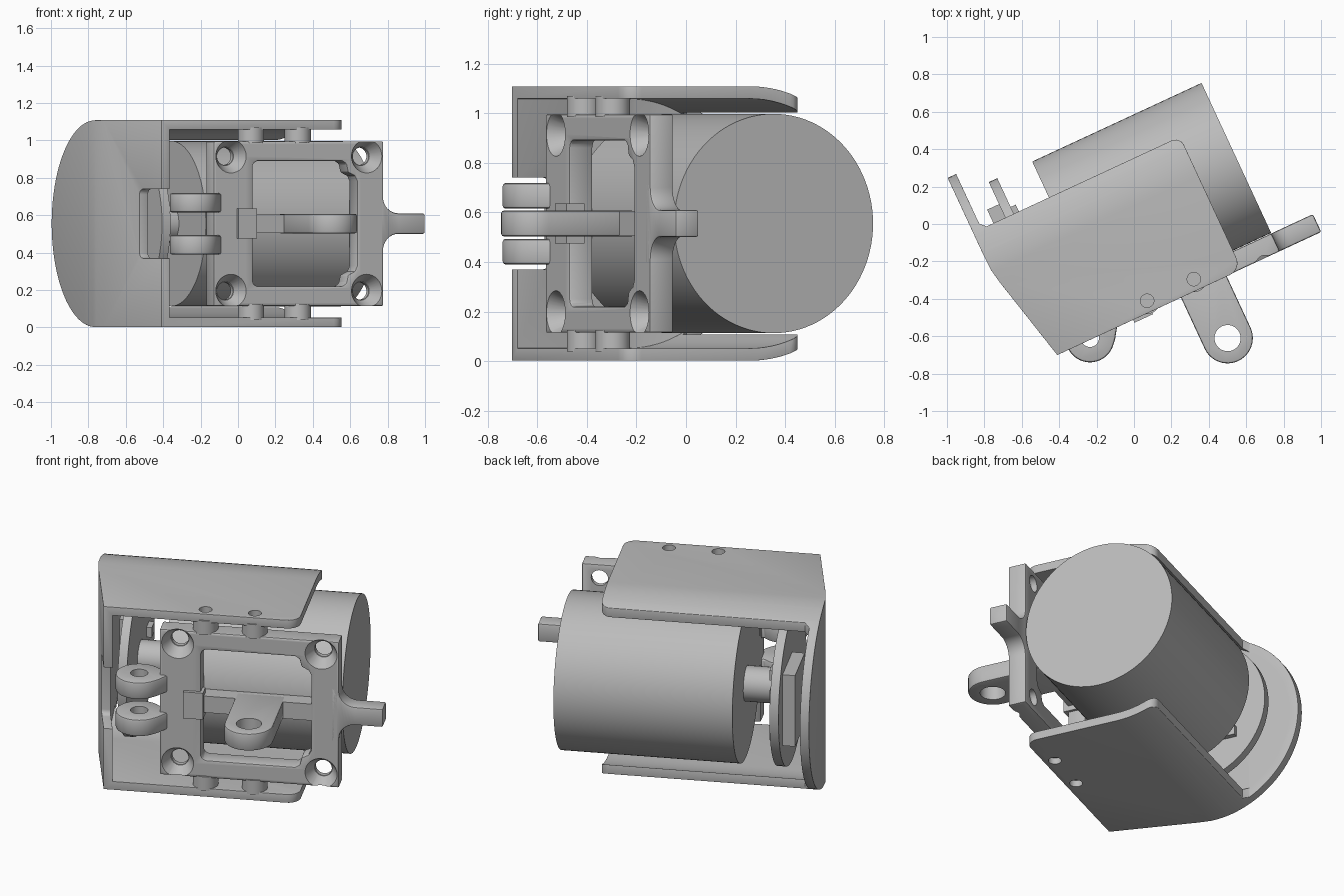
import bpy, bmesh, math
from mathutils import Matrix

old = bpy.data.objects.get("Cube")
if old:
    bpy.data.objects.remove(old, do_unlink=True)

GREY = (0.5, 0.5, 0.5, 1)
mat = bpy.data.materials.new("plain_grey")
mat.use_nodes = True
mat.diffuse_color = GREY
mat.node_tree.nodes["Principled BSDF"].inputs["Base Color"].default_value = GREY

MID = 0.555      # height of the motor axis
AXIS = 0.09      # depth of the motor axis
FRONT, BACK = -0.46, -0.355   # front frame depth
parts = []


def add(name, bm):
    bmesh.ops.recalc_face_normals(bm, faces=bm.faces)
    me = bpy.data.meshes.new(name)
    bm.to_mesh(me)
    bm.free()
    me.materials.append(mat)
    ob = bpy.data.objects.new(name, me)
    bpy.context.collection.objects.link(ob)
    parts.append(ob)
    return ob


def prism(name, pts, axis, lo, hi):
    """Extrude a flat outline along the chosen axis."""
    place = {"x": lambda a, b, c: (c, a, b),
             "y": lambda a, b, c: (a, c, b),
             "z": lambda a, b, c: (a, b, c)}[axis]
    bm = bmesh.new()
    low, high = ([bm.verts.new(place(a, b, c)) for a, b in pts] for c in (lo, hi))
    bm.faces.new(low)
    bm.faces.new(high)
    n = len(pts)
    for i in range(n):
        j = (i + 1) % n
        bm.faces.new((low[i], low[j], high[j], high[i]))
    return add(name, bm)


def arc(cx, cy, r, a0, a1, n=12):
    return [(cx + r * math.cos(math.radians(a0 + (a1 - a0) * i / n)),
             cy + r * math.sin(math.radians(a0 + (a1 - a0) * i / n))) for i in range(n + 1)]


def circle(cx, cy, r, n=32):
    return arc(cx, cy, r, 0, 360, n)[:-1]


def rect(x0, x1, y0, y1, r=0.0):
    if not r:
        return [(x0, y0), (x1, y0), (x1, y1), (x0, y1)]
    return (arc(x0 + r, y0 + r, r, 180, 270, 5) + arc(x1 - r, y0 + r, r, 270, 360, 5)
            + arc(x1 - r, y1 - r, r, 0, 90, 5) + arc(x0 + r, y1 - r, r, 90, 180, 5))


def mirrored(pts):
    """Close a lower half outline with its reflection about the motor axis."""
    return pts + [(a, 2 * MID - b) for a, b in reversed(pts)]


def bake(ob):
    bpy.context.view_layer.update()
    dg = bpy.context.evaluated_depsgraph_get()
    me = bpy.data.meshes.new_from_object(ob.evaluated_get(dg))
    ob.modifiers.clear()
    ob.data = me


def cut(ob, tool, op="DIFFERENCE"):
    m = ob.modifiers.new("cut", "BOOLEAN")
    m.operation, m.solver, m.object = op, "EXACT", tool
    bake(ob)
    parts.remove(tool)
    bpy.data.objects.remove(tool, do_unlink=True)


def bevel(ob, width, segments=3):
    m = ob.modifiers.new("bevel", "BEVEL")
    m.width, m.segments = width, segments
    m.limit_method, m.angle_limit = "ANGLE", math.radians(40)
    bake(ob)


# Motor body
prism("motor_body", circle(AXIS, MID, 0.442, 96), "x", -0.353, 0.645)


# Outer cradle: round-backed shell trimmed to its plan outline, then hollowed
def shell_profile(r):
    return [(-0.7, MID - r)] + arc(AXIS, MID, r, -90, 90, 48) + [(-0.7, MID + r)]


wall = [(-0.80, 0.20), (-0.797, 0.10), (-0.783, 0.022), (-0.667, -0.463)]
plan = ([(-0.80, 0.8)] + wall + arc(0.35, -0.393, 0.07, -90, 0, 6)
        + arc(0.37, 0.27, 0.05, 0, 90, 6) + [(-0.72, 0.32), (-0.75, 0.35), (-0.75, 0.8)])
hollow_plan = ([(-0.75, 0.9)] + [(u + 0.05, v) for u, v in wall]
               + [(-0.60, -0.8), (1, -0.8), (1, 0.9)])
cradle = prism("cradle", shell_profile(0.553), "x", -1, 0.6)
cut(cradle, prism("plan", plan, "z", -0.2, 1.4), "INTERSECT")
hollow = prism("hollow", shell_profile(0.503), "x", -0.9, 0.8)
cut(hollow, prism("hollow_plan", hollow_plan, "z", -0.3, 1.5), "INTERSECT")
cut(cradle, hollow)
cut(cradle, prism("notch", rect(-0.8, -0.28, 0.37, 0.74, 0.03), "x", -1, -0.5))
bevel(cradle, 0.018)

# Spacers between the cradle and the front frame, with screw holes
for i, u in enumerate((-0.109, 0.166)):
    cut(cradle, prism("screw_hole", circle(u, -0.402, 0.036), "z", -0.2, 1.4))
    for side, lo, hi in (("upper", 0.985, 1.07), ("lower", 0.04, 0.125)):
        prism(f"{side}_spacer_{i + 1}", circle(u, -0.402, 0.07), "z", lo, hi)

# Front frame with window and countersunk corners
frame = prism("front_frame", rect(-0.355, 0.645, 0.115, 0.995), "y", FRONT, BACK)
window = mirrored([(-0.126, 0.25), (-0.117, 0.229), (-0.096, 0.22), (0.40, 0.22),
                   (0.425, 0.235), (0.435, 0.28), (0.475, 0.30), (0.49, 0.33)])
cut(frame, prism("window", window, "y", -0.6, -0.2))
bevel(frame, 0.008, 2)
for u in (-0.255, 0.545):
    for z in (MID - 0.36, MID + 0.36):
        bm = bmesh.new()
        bmesh.ops.create_cone(bm, cap_ends=True, segments=32, radius1=0.05,
                              radius2=0.092, depth=0.08,
                              matrix=Matrix.Translation((u, -0.425, z))
                              @ Matrix.Rotation(math.pi / 2, 4, "X"))
        cut(frame, add("countersink", bm))
        cut(frame, prism("through_hole", circle(u, z, 0.047), "y", -0.6, -0.2))

# Tail bar with flared root
tail = mirrored([(0.60, 0.39), (0.645, 0.39)] + arc(0.735, 0.41, 0.09, 180, 90, 8)
                + [(0.89, 0.50)])
bevel(prism("tail_bar", tail, "y", FRONT, BACK), 0.01, 2)

# Cross bar, pad and central lug
prism("cross_bar", rect(-0.14, 0.5, 0.505, 0.605), "y", -0.45, -0.357)
prism("pad", rect(-0.22, -0.11, 0.475, 0.635), "y", -0.48, -0.40)
lug = prism("center_lug", arc(0.197, -0.764, 0.135, 180, 360, 24)
            + [(0.332, -0.38), (0.062, -0.38)], "z", 0.503, 0.607)
bevel(lug, 0.01, 2)
cut(lug, prism("lug_hole", circle(0.197, -0.764, 0.07), "z", 0, 1.2))

# Hinge ears on the frame's outer edge
for name, z in (("lower", 0.39), ("upper", 0.615)):
    ear = prism(f"{name}_hinge_ear", arc(-0.47, -0.454, 0.13, 40, 320, 28)
                + [(-0.35, -0.515), (-0.31, -0.455), (-0.31, -0.37), (-0.34, -0.36)],
                "z", z, z + 0.103)
    bevel(ear, 0.012, 2)
    cut(ear, prism("ear_hole", circle(-0.47, -0.454, 0.048), "z", 0, 1.2))

# Circuit board behind the motor, with its components
prism("circuit_board", circle(AXIS, MID, 0.44, 64), "x", -0.61, -0.56)
prism("board_connector", rect(0.10, 0.40, 0.34, 0.77), "x", -0.68, -0.60)
prism("motor_hub", circle(AXIS, MID, 0.10), "x", -0.57, -0.34)
for i, z in enumerate((0.38, 0.50, 0.62, 0.74)):
    prism(f"board_chip_{i + 1}", rect(0.28, 0.36, z - 0.03, z + 0.03), "x", -0.565, -0.53)

# Turn the whole assembly and shade it
turn = Matrix.Rotation(math.radians(24.9), 4, "Z")
bpy.ops.object.select_all(action="DESELECT")
for ob in parts:
    ob.data.transform(turn)
    ob.select_set(True)
bpy.context.view_layer.objects.active = parts[0]
bpy.ops.object.shade_smooth_by_angle(angle=math.radians(30))
